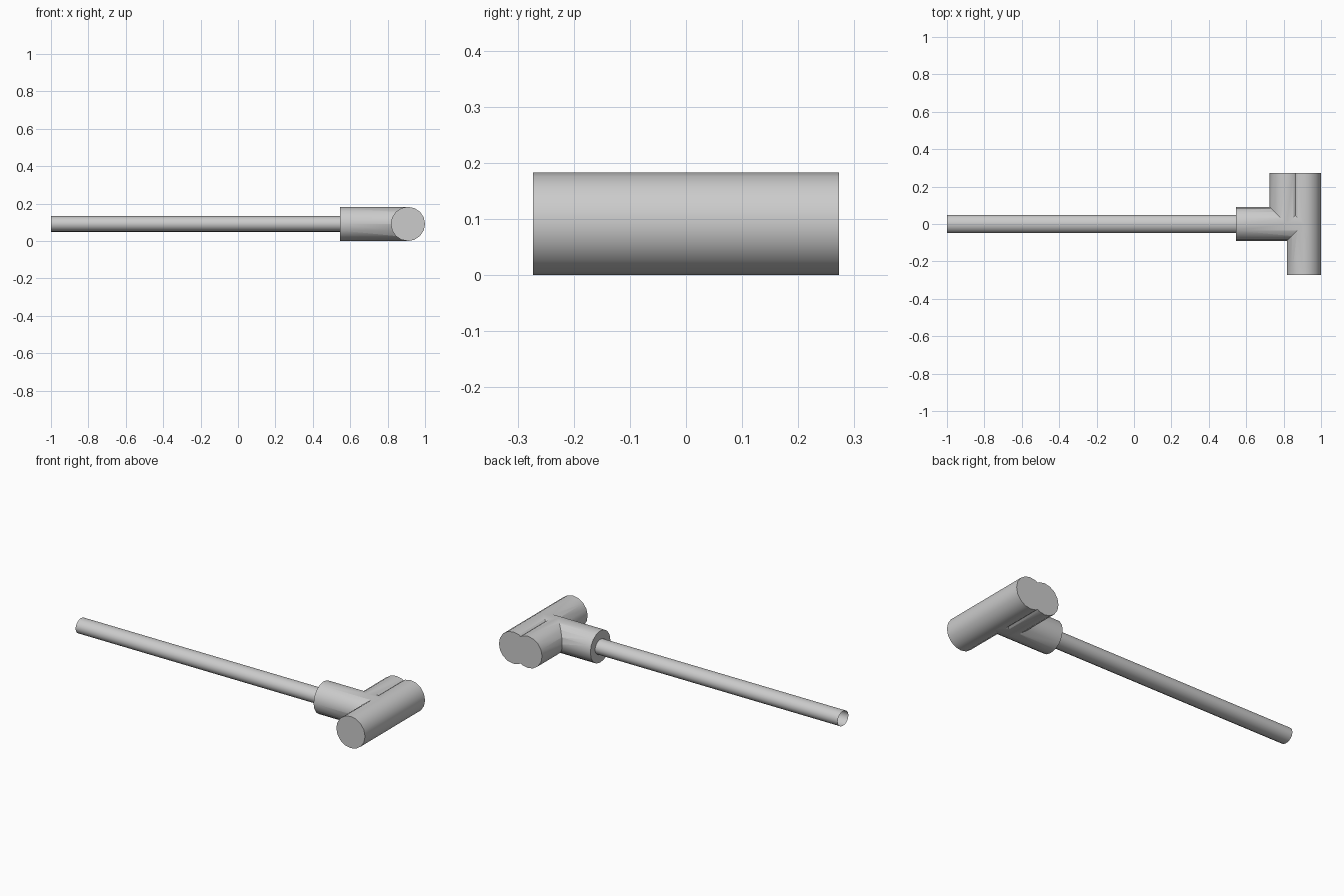
import bpy
import math

cube = bpy.data.objects.get("Cube")
if cube:
    bpy.data.objects.remove(cube, do_unlink=True)

R = 0.0915          # radius shared by the head pieces
HEAD_X = 1 - R      # axis of the main head cylinder
HALF = 0.273        # half the length of the head

grey = bpy.data.materials.new("light grey")
grey.use_nodes = True
grey.diffuse_color = (0.6, 0.6, 0.6, 1)
grey.node_tree.nodes["Principled BSDF"].inputs["Base Color"].default_value = (0.6, 0.6, 0.6, 1)


def rod(name, axis, start, end, across, radius, flatten=1.0, fill='NGON'):
    """Cylinder along x or y; across is its position on the other axis."""
    mid = (start + end) / 2
    along_x = axis == 'x'
    bpy.ops.mesh.primitive_cylinder_add(
        vertices=16, radius=radius, depth=end - start, end_fill_type=fill,
        location=(mid, across, R) if along_x else (across, mid, R),
        rotation=(0, math.pi / 2, 0) if along_x else (math.pi / 2, 0, 0))
    obj = bpy.context.object
    obj.name = name
    obj.scale.x = flatten
    obj.data.materials.append(grey)
    bpy.ops.object.transform_apply(location=True, rotation=True, scale=True)
    return obj


def smooth(obj):
    bpy.ops.object.select_all(action='DESELECT')
    obj.select_set(True)
    bpy.context.view_layer.objects.active = obj
    bpy.ops.object.shade_smooth_by_angle(angle=math.radians(30))


# Head: crossbar, socket for the handle and a parallel half-length bar, fused
head = rod("hammer_head", 'y', -HALF, HALF, HEAD_X, R)
socket = rod("handle_socket", 'x', 0.545, HEAD_X, 0, R)
side_bar = rod("side_bar", 'y', 0, HALF, 0.725 + R, R)
for part in (socket, side_bar):
    bpy.context.view_layer.objects.active = head
    union = head.modifiers.new("union", 'BOOLEAN')
    union.operation = 'UNION'
    union.solver = 'EXACT'
    union.object = part
    bpy.ops.object.modifier_apply(modifier=union.name)
    bpy.data.objects.remove(part, do_unlink=True)
smooth(head)

# Handle: slightly flattened open tube
handle = rod("handle", 'x', -1, 0.55, 0, 0.049, flatten=0.87, fill='NOTHING')
smooth(handle)
